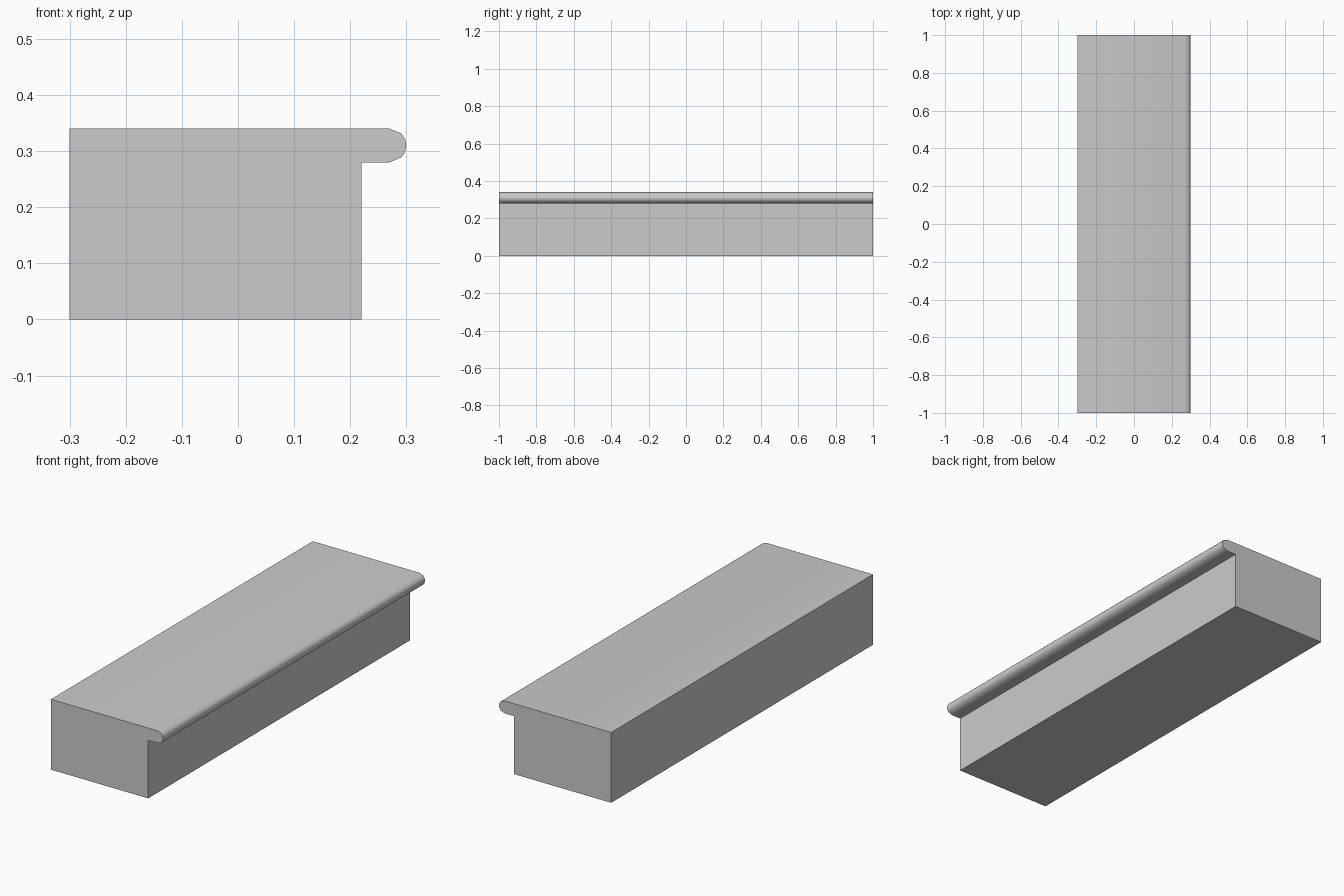
import bpy, bmesh, math

if "Cube" in bpy.data.objects:
    bpy.data.objects.remove(bpy.data.objects["Cube"])

# Step cross-section: riser block with a rounded overhanging nosing
profile = [(-0.30, 0.0), (0.22, 0.0), (0.22, 0.28)]
for deg in (-90, -45, -22.5, 0, 22.5, 45, 90):
    a = math.radians(deg)
    profile.append((0.27 + 0.03 * math.cos(a), 0.31 + 0.03 * math.sin(a)))
profile.append((-0.30, 0.34))

# Extrude the cross-section along y
bm = bmesh.new()
face = bm.faces.new([bm.verts.new((x, -1.0, z)) for x, z in profile])
ext = bmesh.ops.extrude_face_region(bm, geom=[face])
verts = [v for v in ext["geom"] if isinstance(v, bmesh.types.BMVert)]
bmesh.ops.translate(bm, verts=verts, vec=(0, 2.0, 0))
bmesh.ops.recalc_face_normals(bm, faces=bm.faces)

mesh = bpy.data.meshes.new("stair_step")
bm.to_mesh(mesh)
bm.free()
step = bpy.data.objects.new("stair_step", mesh)
bpy.context.collection.objects.link(step)

# Smooth nosing, sharp block edges
bpy.context.view_layer.objects.active = step
step.select_set(True)
bpy.ops.object.shade_smooth_by_angle(angle=math.radians(35))
